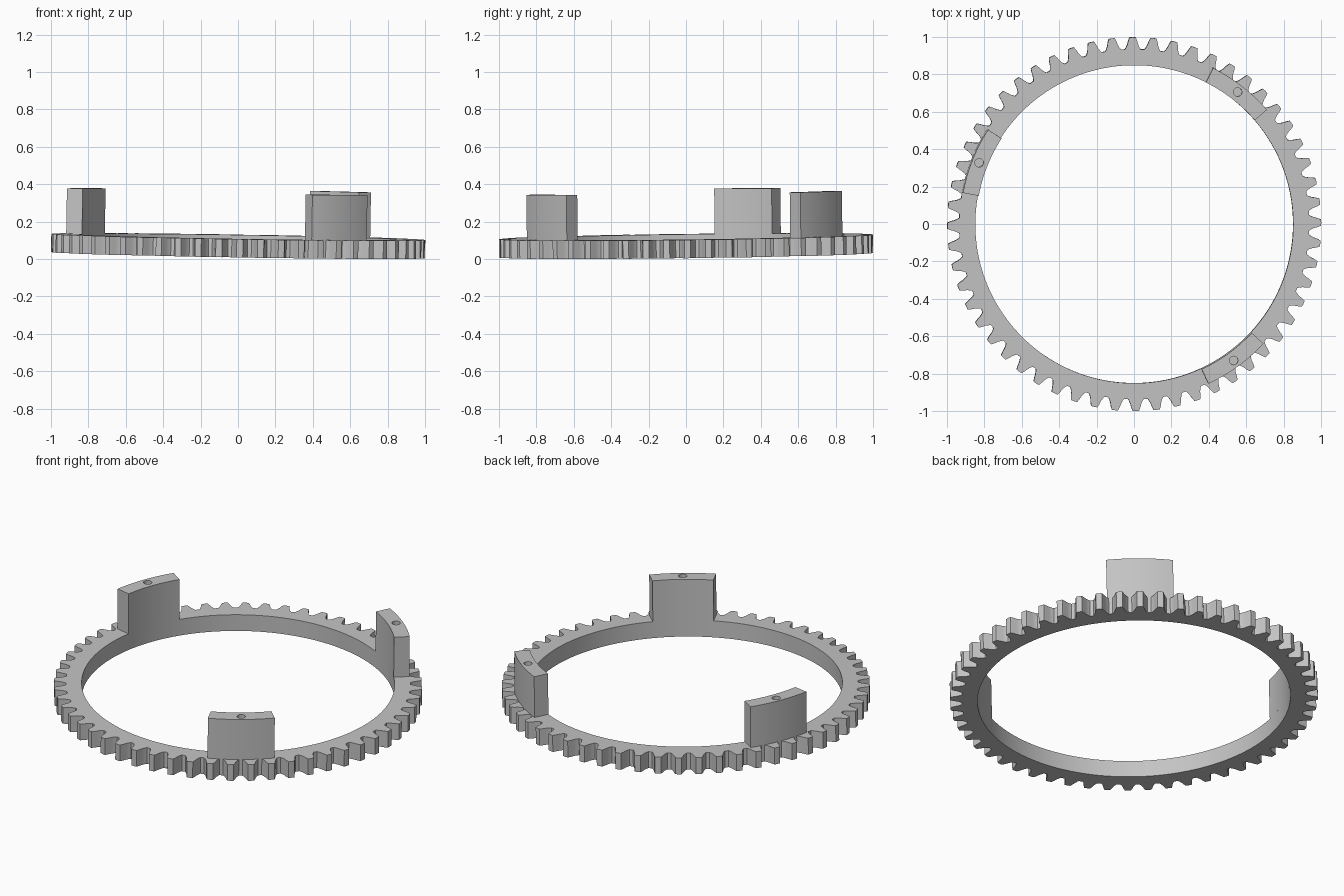
import bpy, bmesh, math
from mathutils import Matrix, Vector

cube = bpy.data.objects.get("Cube")
if cube:
    bpy.data.objects.remove(cube, do_unlink=True)

TEETH = 56
PHASE = 0.5
R_IN, R_ROOT = 0.85, 0.936
RING_H, POST_H = 0.098, 0.34
POST_ANGLES = {"back_left_post": 52.3, "right_post": 158.3, "front_left_post": -54.0}
POST_HALF = 11.2

grey = bpy.data.materials.new("grey")
grey.use_nodes = True
grey.diffuse_color = (0.55, 0.55, 0.55, 1)
grey.node_tree.nodes["Principled BSDF"].inputs["Base Color"].default_value = (0.55, 0.55, 0.55, 1)

# The whole part leans very slightly
normal = Vector((0.0165, -0.0125, 1)).normalized()
tilt = Matrix.Translation((0, 0, 0.0207)) @ Vector((0, 0, 1)).rotation_difference(normal).to_matrix().to_4x4()


def polar(r, deg, z):
    a = math.radians(deg)
    return (r * math.cos(a), r * math.sin(a), z)


def make_object(name, bm):
    bmesh.ops.recalc_face_normals(bm, faces=bm.faces)
    mesh = bpy.data.meshes.new(name)
    bm.to_mesh(mesh)
    bm.free()
    mesh.materials.append(grey)
    obj = bpy.data.objects.new(name, mesh)
    bpy.context.collection.objects.link(obj)
    return obj


def sweep(name, profile, z0, z1, closed):
    """Solid between the inner radius and a list of (angle, outer radius)."""
    bm = bmesh.new()
    sections = [[bm.verts.new(polar(*p)) for p in
                 ((R_IN, a, z0), (r, a, z0), (r, a, z1), (R_IN, a, z1))]
                for a, r in profile]
    pairs = list(zip(sections, sections[1:]))
    if closed:
        pairs.append((sections[-1], sections[0]))
    else:
        bm.faces.new(sections[0])
        bm.faces.new(sections[-1])
    for s, t in pairs:
        for i in range(4):
            j = (i + 1) % 4
            bm.faces.new((s[i], s[j], t[j], t[i]))
    return make_object(name, bm)


# Toothed ring: curved flanks described by half angle and radius
flank = [(2.6, R_ROOT), (2.2, 0.945), (1.7, 0.962), (1.4, 0.98), (0.95, 0.999)]
tooth = [(-a, r) for a, r in flank] + [(0, 1.0)] + [(a, r) for a, r in reversed(flank)]
outline = [(PHASE + k * 360 / TEETH + a, r) for k in range(TEETH) for a, r in tooth]
parts = [sweep("gear_ring", outline, 0, RING_H, True)]

# Curved upright posts, each with a blind screw hole in the top
for name, angle in POST_ANGLES.items():
    arc = [(angle - POST_HALF + 2 * POST_HALF * i / 12, R_ROOT) for i in range(13)]
    post = sweep(name, arc, RING_H, POST_H, False)
    bm = bmesh.new()
    bmesh.ops.create_cone(bm, cap_ends=True, segments=24, radius1=0.023, radius2=0.023,
                          depth=0.2, matrix=Matrix.Translation(polar(0.897, angle, POST_H)))
    cutter = make_object("hole_cutter", bm)
    cutter.hide_render = True
    cut = post.modifiers.new("screw_hole", 'BOOLEAN')
    cut.operation = 'DIFFERENCE'
    cut.solver = 'EXACT'
    cut.object = cutter
    deps = bpy.context.evaluated_depsgraph_get()
    drilled = bpy.data.meshes.new_from_object(post.evaluated_get(deps))
    post.modifiers.clear()
    post.data = drilled
    bpy.data.objects.remove(cutter, do_unlink=True)
    parts.append(post)

# Lean everything and smooth the curved walls
bpy.ops.object.select_all(action='DESELECT')
for obj in parts:
    obj.data.transform(tilt)
    obj.select_set(True)
bpy.context.view_layer.objects.active = parts[0]
bpy.ops.object.shade_smooth_by_angle(angle=math.radians(25))
